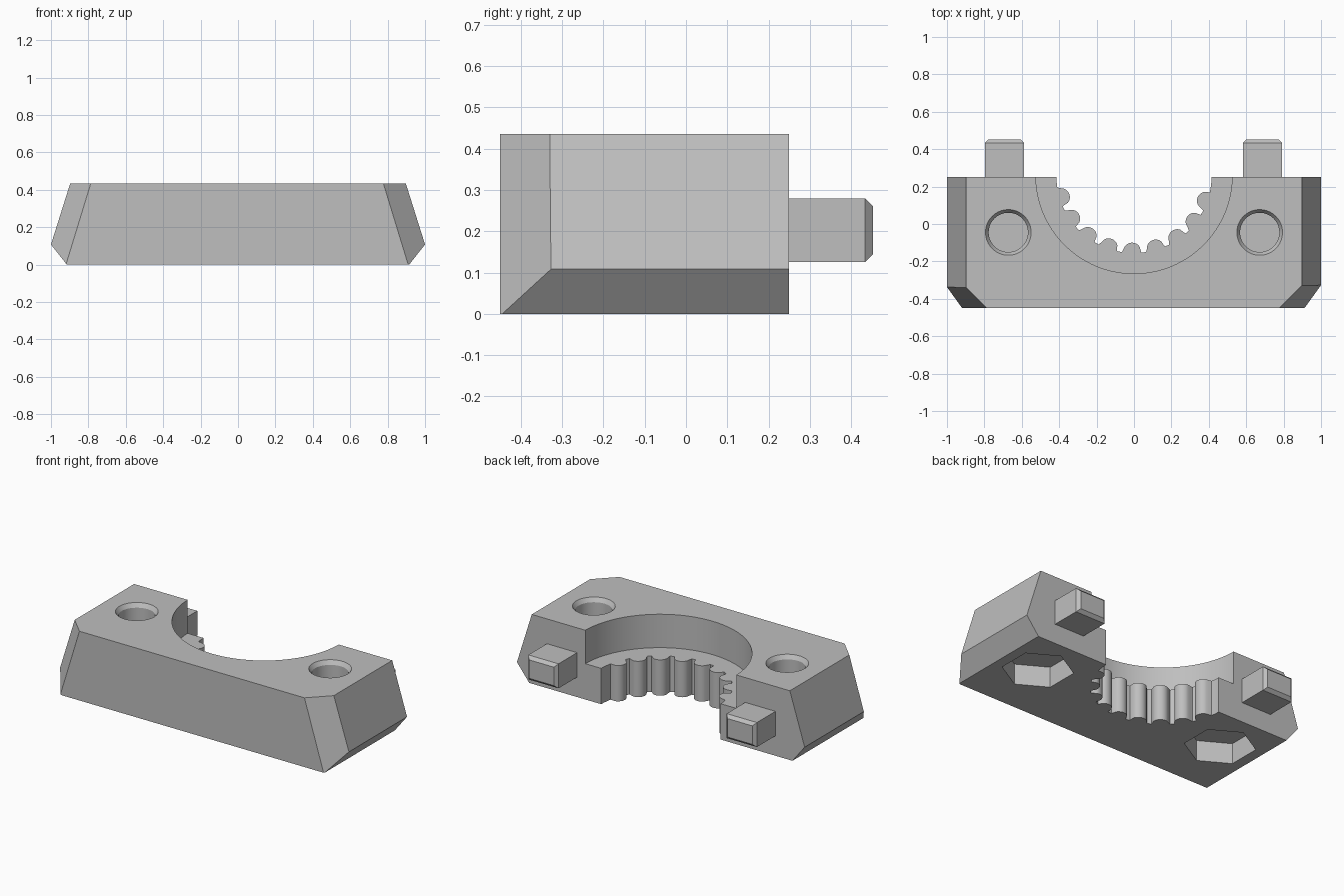
import bpy, bmesh
from math import sin, cos, pi, radians, sqrt
from mathutils import Vector

if "Cube" in bpy.data.objects:
    bpy.data.objects.remove(bpy.data.objects["Cube"])

grey = bpy.data.materials.new("plain grey")
grey.use_nodes = True
COLOUR = (0.52, 0.52, 0.52, 1)
grey.diffuse_color = COLOUR
grey.node_tree.nodes["Principled BSDF"].inputs["Base Color"].default_value = COLOUR


def add_object(name, bm):
    bmesh.ops.recalc_face_normals(bm, faces=bm.faces)
    mesh = bpy.data.meshes.new(name)
    bm.to_mesh(mesh)
    bm.free()
    mesh.materials.append(grey)
    obj = bpy.data.objects.new(name, mesh)
    bpy.context.collection.objects.link(obj)
    return obj


def loft(name, rings):
    """Join rings of equal point count and cap both ends."""
    bm = bmesh.new()
    loops = [[bm.verts.new(p) for p in ring] for ring in rings]
    n = len(loops[0])
    for a, b in zip(loops, loops[1:]):
        for i in range(n):
            j = (i + 1) % n
            bm.faces.new((a[i], a[j], b[j], b[i]))
    bm.faces.new(loops[0])
    bm.faces.new(loops[-1])
    return add_object(name, bm)


def circle(x, y, z, r, n=64, start=0.0):
    return [(x + r * cos(start + 2 * pi * i / n),
             y + r * sin(start + 2 * pi * i / n), z) for i in range(n)]


def cut(target, cutter):
    mod = target.modifiers.new("cut", 'BOOLEAN')
    mod.operation = 'DIFFERENCE'
    mod.solver = 'EXACT'
    mod.object = cutter
    bpy.context.view_layer.objects.active = target
    bpy.ops.object.modifier_apply(modifier=mod.name)
    bpy.data.objects.remove(cutter)


FRONT, BACK, TOP = -0.45, 0.25, 0.435
BORE_Y, SHELF = 0.26, 0.225

# Body: slanted-side profile run from front to back
half = [(0.915, 0), (1, 0.108), (0.897, TOP)]
profile = half + [(-x, z) for x, z in reversed(half)]
body = loft("clamp_body", [[(x, y, z) for x, z in profile] for y in (FRONT, BACK)])

# Slanted chamfers on the two front corners
bm = bmesh.new()
bm.from_mesh(body.data)
for side, inset in ((-1, 0.787), (1, 0.777)):
    a = Vector((side * 0.897, FRONT + 0.897 - inset, TOP))
    b = Vector((side * inset, FRONT, TOP))
    c = Vector((side * (inset + 0.133), FRONT, 0))
    normal = (b - a).cross(c - a)
    if normal.x * side < 0:
        normal.negate()
    geom = bm.verts[:] + bm.edges[:] + bm.faces[:]
    bmesh.ops.bisect_plane(bm, geom=geom, plane_co=a, plane_no=normal,
                           clear_outer=True, dist=1e-5)
    bmesh.ops.holes_fill(bm, edges=[e for e in bm.edges if e.is_boundary])
bmesh.ops.recalc_face_normals(bm, faces=bm.faces)
bm.to_mesh(body.data)
bm.free()

# Upper half-round recess
cut(body, loft("recess_cutter", [circle(0, BORE_Y, z, 0.525, 128) for z in (SHELF, 0.6)]))

# Lower bore with nine rounded gripping ribs
RIB_R, RIB_AT, WALL = 0.048, 0.408, 0.415
ribs = [radians(-91.4 + 18 * k) for k in range(-4, 5)]


def bore_radius(angle):
    r = WALL
    for rib in ribs:
        d = (angle - rib + pi) % (2 * pi) - pi
        inside = RIB_R ** 2 - (RIB_AT * sin(d)) ** 2
        if abs(d) < 0.5 and inside > 0:
            r = min(r, RIB_AT * cos(d) - sqrt(inside))
    return r


steps = [2 * pi * i / 400 for i in range(400)]
cut(body, loft("bore_cutter", [
    [(bore_radius(t) * cos(t), BORE_Y + bore_radius(t) * sin(t), z) for t in steps]
    for z in (-0.1, SHELF + 0.05)]))

# Countersunk bolt holes above hexagonal nut pockets
for side in (-1, 1):
    x, y = side * 0.672, -0.045
    cut(body, loft("bolt_cutter", [circle(x, y, z, r) for z, r in (
        (0.16, 0.105), (TOP - 0.025, 0.105), (TOP, 0.122), (TOP + 0.1, 0.122))]))
    cut(body, loft("nut_cutter", [circle(x, y, z, 0.205, 6, pi / 2) for z in (-0.1, 0.13)]))


# Locating pegs on the back with chamfered ends
def peg_ring(x, y, w, h):
    return [(x + sx * w, y, 0.202 + sz * h)
            for sx, sz in ((-1, -1), (1, -1), (1, 1), (-1, 1))]


for name, x in (("right_peg", -0.692), ("left_peg", 0.687)):
    loft(name, [peg_ring(x, BACK, 0.105, 0.077), peg_ring(x, 0.434, 0.105, 0.077),
                peg_ring(x, 0.453, 0.086, 0.058)])

# Smooth only the rounded walls
bpy.ops.object.select_all(action='DESELECT')
body.select_set(True)
bpy.context.view_layer.objects.active = body
bpy.ops.object.shade_smooth_by_angle(angle=radians(25))
